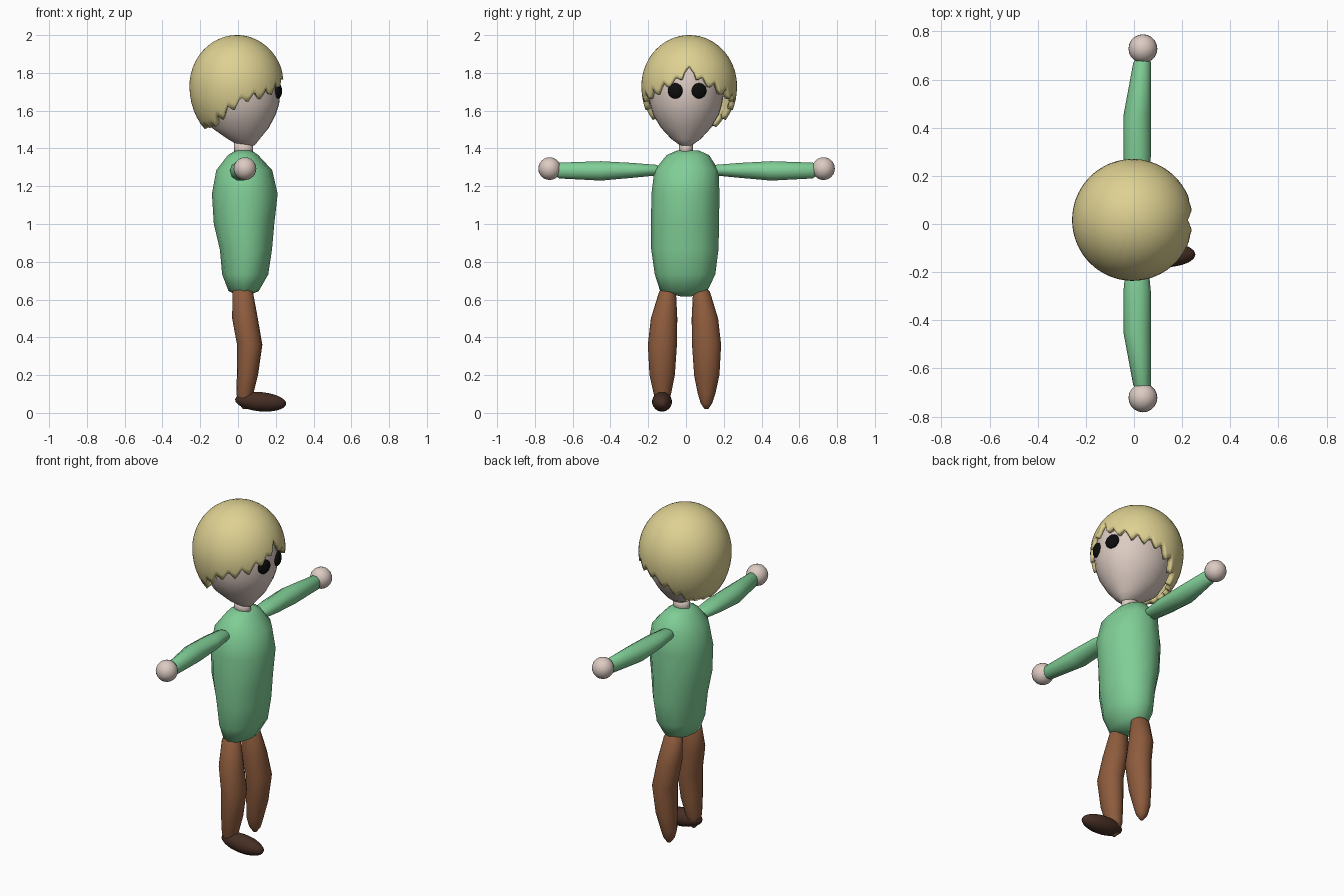
import bpy, bmesh, math
from mathutils import Matrix

if "Cube" in bpy.data.objects:
    bpy.data.objects.remove(bpy.data.objects["Cube"])


def material(name, r, g, b):
    m = bpy.data.materials.new(name)
    m.diffuse_color = [(c / 255 / 12.92 if c < 11 else ((c / 255 + .055) / 1.055) ** 2.4)
                       for c in (r, g, b)] + [1]
    m.use_nodes = True
    m.node_tree.nodes["Principled BSDF"].inputs["Base Color"].default_value = m.diffuse_color
    return m


HAIR = material("straw_hair", 222, 209, 146)
SKIN = material("pale_skin", 220, 203, 194)
GREEN = material("green_shirt", 128, 206, 150)
BROWN = material("brown_trousers", 142, 92, 61)
SHOE = material("dark_brown_shoe", 70, 46, 36)
BLACK = material("black_eye", 12, 12, 12)


def finish(bm, name, mat, fix=True):
    if fix:
        bmesh.ops.recalc_face_normals(bm, faces=bm.faces)
    for f in bm.faces:
        f.smooth = True
    me = bpy.data.meshes.new(name)
    bm.to_mesh(me)
    bm.free()
    me.materials.append(mat)
    ob = bpy.data.objects.new(name, me)
    bpy.context.collection.objects.link(ob)
    return ob


def loft(name, rings, mat, sides=12, along_y=0):
    """rings: (position, centre a, centre b, radius a, radius b) along z, or along +-y."""
    bm = bmesh.new()
    loops = []
    for p, ca, cb, ra, rb in rings:
        loop = []
        for k in range(sides):
            t = 2 * math.pi * k / sides
            a, b = ca + ra * math.cos(t), cb + rb * math.sin(t)
            loop.append(bm.verts.new((a, p * along_y, b) if along_y else (a, b, p)))
        loops.append(loop)
    for lo, hi in zip(loops, loops[1:]):
        for k in range(sides):
            n = (k + 1) % sides
            bm.faces.new((lo[k], lo[n], hi[n], hi[k]))
    bm.faces.new(loops[0])
    bm.faces.new(loops[-1])
    return finish(bm, name, mat)


def ball(name, loc, size, mat, tilt=0, yaw=0):
    bm = bmesh.new()
    m = (Matrix.Translation(loc) @ Matrix.Rotation(yaw, 4, 'Z')
         @ Matrix.Rotation(tilt, 4, 'Y') @ Matrix.Diagonal((*size, 1)))
    bmesh.ops.create_uvsphere(bm, u_segments=20, v_segments=12, radius=1, matrix=m)
    return finish(bm, name, mat)


# Shirt body
loft("torso", [(.617, .03, .0, .02, .03), (.645, .03, -.012, .08, .125),
               (.733, .038, -.005, .122, .16), (.865, .042, -.006, .138, .178),
               (1.0, .032, -.005, .16, .18), (1.16, .036, -.003, .174, .18),
               (1.285, .033, .003, .148, .17), (1.365, .027, .01, .08, .112),
               (1.388, .03, .01, .045, .06)], GREEN)

# Neck and egg-shaped head
loft("neck", [(1.36, .03, 0, .05, .038), (1.44, .03, 0, .05, .038)], SKIN, 16)
loft("head", [(1.409, .045, 0, .015, .012), (1.418, .045, 0, .045, .033),
              (1.45, .03, 0, .085, .078), (1.51, .012, 0, .152, .133),
              (1.58, .01, 0, .19, .175), (1.63, .007, 0, .21, .19),
              (1.69, .004, 0, .22, .2), (1.76, 0, .005, .222, .205),
              (1.83, 0, .01, .205, .195), (1.9, 0, .01, .155, .155),
              (1.95, 0, .01, .08, .08)], SKIN, 28)

# Arms, hands, legs and eyes on both sides
for side, s in (("right", -1), ("left", 1)):
    loft(side + "_arm", [(.12, .015, 1.285, .015, .012), (.16, .013, 1.285, .045, .03),
                         (.28, .013, 1.284, .057, .041), (.45, .013, 1.281, .057, .054),
                         (.67, .034, 1.283, .037, .044), (.7, .035, 1.285, .02, .025)],
         GREEN, 10, s)
    ball(side + "_hand", (.037, s * .725 + .003, 1.293), (.06, .06, .06), SKIN)
    legs = [(.675, .025, .082, .025, .02), (.64, .025, .09, .054, .045),
            (.5, .037, .108, .068, .07), (.36, .062, .117, .067, .077),
            (.2, .05, .118, .056, .067), (.1, .036, .117, .045, .046),
            (.05, .036, .116, .032, .03), (.02, .036, .116, .01, .01)]
    loft(side + "_leg", [(z, x, s * k - .008, rx, ry) for z, x, k, rx, ry in legs], BROWN, 16)
    ball(side + "_eye", (.211, .006 + s * .063, 1.705), (.02, .041, .041), BLACK, 0, s * .3)

# Single shoe, on the right foot only
ball("right_shoe", (.12, -.127, .059), (.136, .053, .051), SHOE, math.radians(5))

# Hair cap with jagged hairline: low at the back, high and parted in front
LINE = [(0, 1.84), (13, 1.765), (33, 1.73), (45, 1.70), (62, 1.68), (80, 1.66),
        (100, 1.605), (115, 1.56), (135, 1.515), (180, 1.505)]


def hairline(deg):
    a = abs(deg)
    for (a0, z0), (a1, z1) in zip(LINE, LINE[1:]):
        if a <= a1:
            z = z0 + (z1 - z0) * (a - a0) / (a1 - a0)
            break
    saw = abs((deg / 17) % 1 - .5) * 2
    amp = .0 if a < 8 else .05 if a < 130 else .012
    return z + amp * (saw - .5)


COLS, ROWS = 120, 18
bm = bmesh.new()
apex = bm.verts.new((-.01, .017, 2.0))
cols = []
for i in range(COLS):
    deg = -180 + 360 * i / COLS
    t = math.radians(deg)
    d = hairline(deg) - 1.73
    end = math.acos(d / (.27 if d > 0 else .31))
    col = []
    for j in range(1, ROWS + 1):
        p = end * j / ROWS
        c = math.cos(p)
        col.append(bm.verts.new((-.006 + .251 * math.cos(t) * math.sin(p),
                                 .017 + .253 * math.sin(t) * math.sin(p),
                                 1.73 + c * (.27 if c > 0 else .31))))
    cols.append(col)
for i in range(COLS):
    a, b = cols[i], cols[(i + 1) % COLS]
    bm.faces.new((apex, a[0], b[0]))
    for j in range(ROWS - 1):
        bm.faces.new((a[j], a[j + 1], b[j + 1], b[j]))
hair = finish(bm, "hair", HAIR, False)
shell = hair.modifiers.new("thickness", 'SOLIDIFY')
shell.thickness = .03
shell.offset = -1
